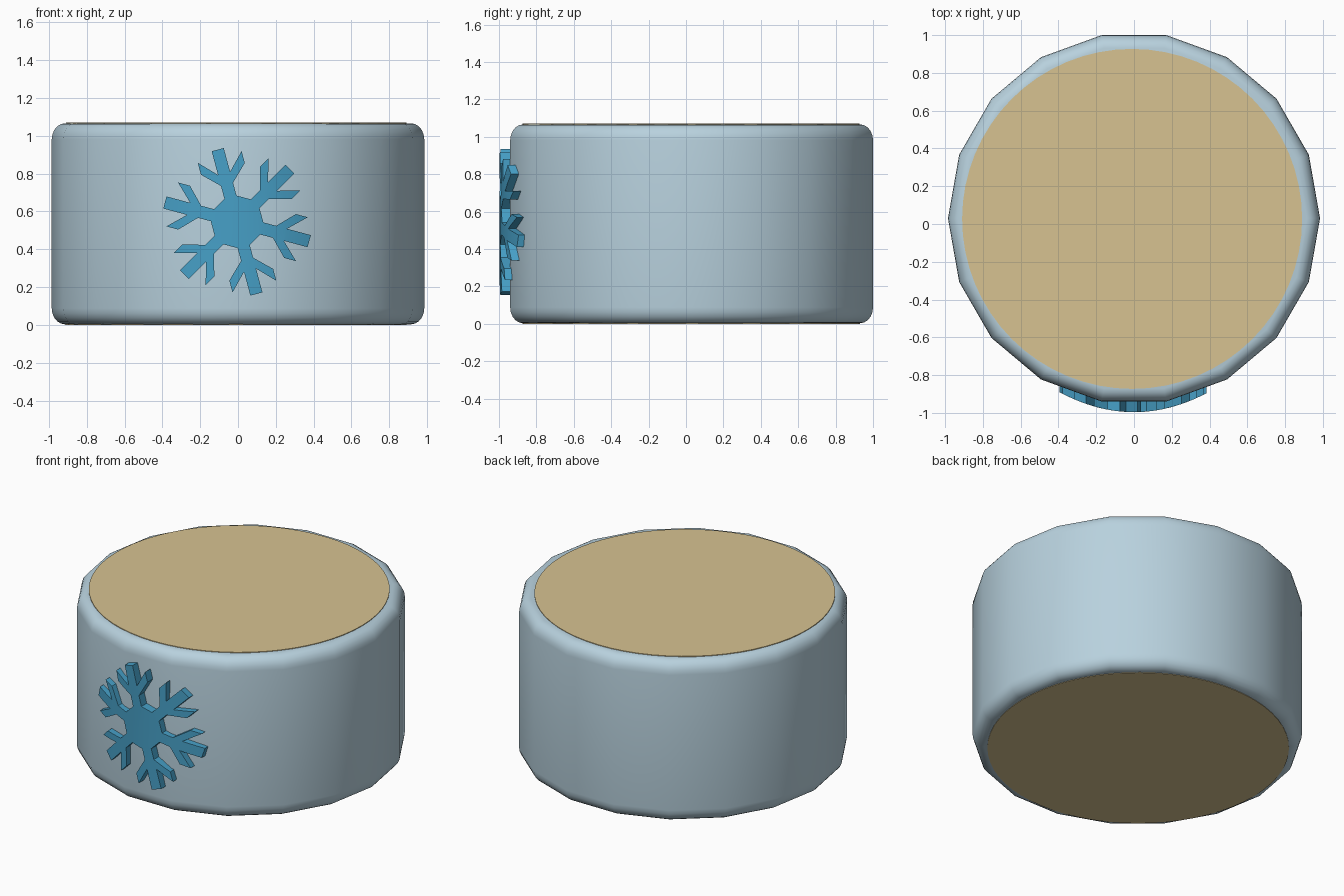
import bpy, bmesh, math
from mathutils import Vector

if "Cube" in bpy.data.objects:
    bpy.data.objects.remove(bpy.data.objects["Cube"])

CY = 0.03       # centre of the drum in y
R, H = 0.985, 1.066


def material(name, rgb):
    m = bpy.data.materials.new(name)
    m.diffuse_color = (*rgb, 1)
    m.use_nodes = True
    m.node_tree.nodes["Principled BSDF"].inputs["Base Color"].default_value = m.diffuse_color
    return m


pale_blue = material("pale blue", (0.48, 0.64, 0.73))
tan = material("tan", (0.68, 0.545, 0.285))
ice_blue = material("ice blue", (0.062, 0.35, 0.57))


def finish(bm, name, mat, angle=None):
    bmesh.ops.recalc_face_normals(bm, faces=bm.faces[:])
    me = bpy.data.meshes.new(name)
    bm.to_mesh(me)
    bm.free()
    me.materials.append(mat)
    ob = bpy.data.objects.new(name, me)
    bpy.context.collection.objects.link(ob)
    if angle:
        bpy.ops.object.select_all(action='DESELECT')
        ob.select_set(True)
        bpy.context.view_layer.objects.active = ob
        bpy.ops.object.shade_smooth_by_angle(angle=math.radians(angle))
    return ob


# Drum body: 18-sided lathe with rounded rims
bm = bmesh.new()
quarter = [(R - 0.07 * (1 - math.cos(a)), 0.085 * (1 - math.sin(a)))
           for a in [math.pi / 2 * i / 5 for i in range(6)]]
z0 = 0.003
profile = [(r, z0 + z) for r, z in reversed(quarter)] + [(r, H - z) for r, z in quarter]
profile.sort(key=lambda p: p[1])
N = 18
rings = [[bm.verts.new((r * math.cos(2 * math.pi * i / N),
                        CY + r * math.sin(2 * math.pi * i / N), z)) for i in range(N)]
         for r, z in profile]
for a, b in zip(rings, rings[1:]):
    for i in range(N):
        j = (i + 1) % N
        bm.faces.new((a[i], a[j], b[j], b[i]))
bm.faces.new(rings[0][::-1])
bm.faces.new(rings[-1])
finish(bm, "drum_body", pale_blue, 35)


# Round tan discs on both ends
def disc(name, r, za, zb):
    bm = bmesh.new()
    bmesh.ops.create_cone(bm, cap_ends=True, segments=64, radius1=r, radius2=r, depth=zb - za)
    bmesh.ops.translate(bm, verts=bm.verts[:], vec=(-0.01, CY - 0.003, (za + zb) / 2))
    finish(bm, name, tan)


disc("top_disc", 0.9, H - 0.003, H + 0.004)
disc("bottom_disc", 0.902, 0.0, 0.006)

# Snowflake badge: one half-arm outline, mirrored and repeated six times
half = [(0.033, 0.395), (0.033, 0.265), (0.12, 0.355), (0.12, 0.29), (0.033, 0.205), (0.033, 0.135)]
arm = [(-p, d) for p, d in reversed(half)] + half    # (across, along), counter to the right
bm = bmesh.new()
outline = []
for k in range(6):
    t = math.radians(105 - 60 * k)
    d = Vector((math.cos(t), math.sin(t)))
    p = Vector((math.sin(t), -math.cos(t)))
    for across, along in arm:
        v = d * along + p * across
        outline.append(bm.verts.new((v.x - 0.005, 0, v.y + 0.545)))
face = bm.faces.new(outline)
ext = bmesh.ops.extrude_face_region(bm, geom=[face])
back = [e for e in ext["geom"] if isinstance(e, bmesh.types.BMVert)]
for v in back:
    v.co.y = 0.14
bmesh.ops.triangulate(bm, faces=[f for f in bm.faces if len(f.verts) > 4])
for i in range(-7, 8):
    bmesh.ops.bisect_plane(bm, geom=bm.verts[:] + bm.edges[:] + bm.faces[:],
                           plane_co=(i * 0.05, 0, 0), plane_no=(1, 0, 0))
# Bend the badge around the drum
for v in bm.verts:
    v.co.y += -0.996 + 0.68 * v.co.x ** 2
finish(bm, "snowflake", ice_blue, 30)
